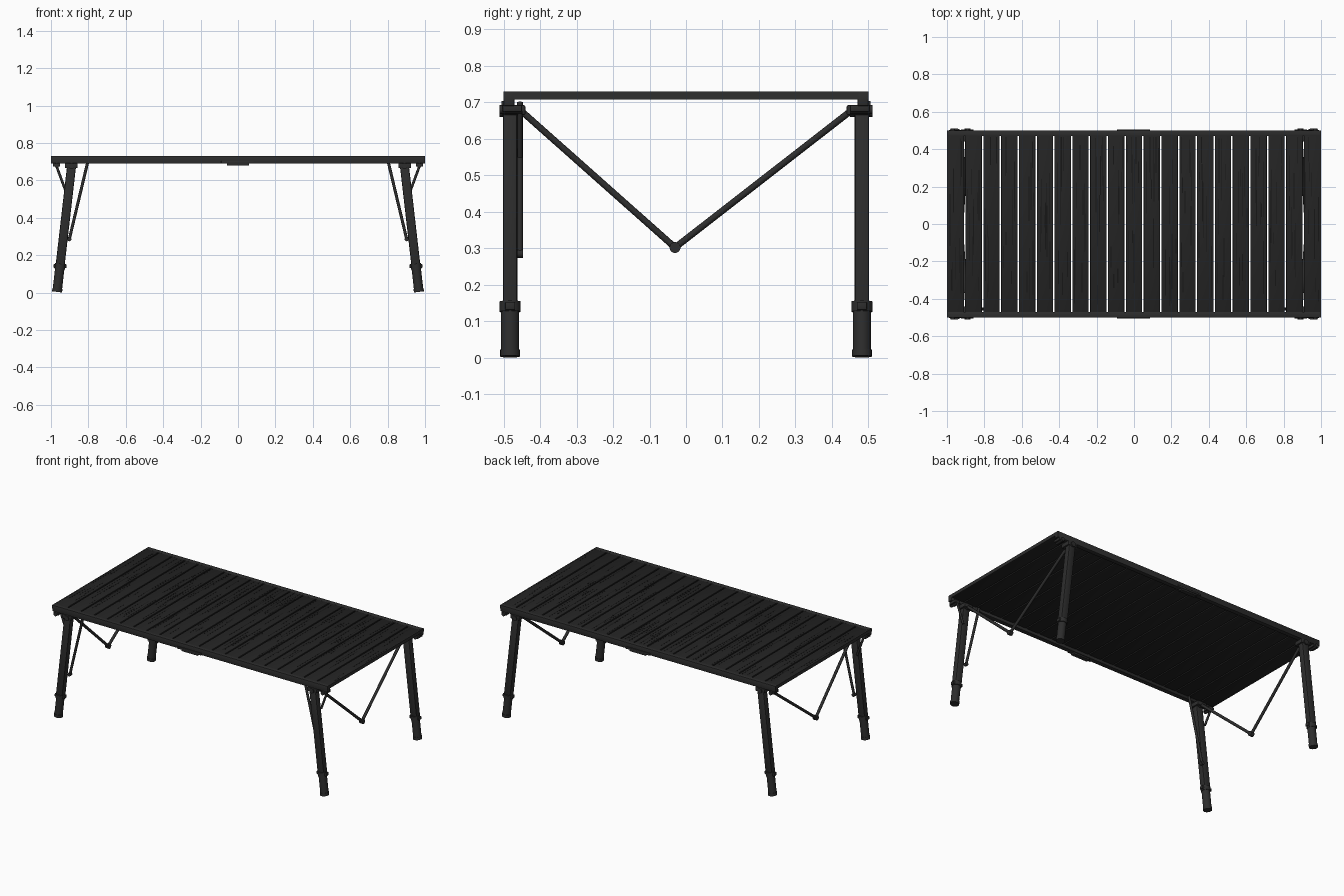
import bpy, bmesh, math, random
from mathutils import Vector, Matrix

if "Cube" in bpy.data.objects:
    bpy.data.objects.remove(bpy.data.objects["Cube"])

random.seed(4)

def material(name, v):
    m = bpy.data.materials.new(name)
    m.diffuse_color = (v, v, v, 1)
    m.use_nodes = True
    m.node_tree.nodes["Principled BSDF"].inputs["Base Color"].default_value = m.diffuse_color
    return m

METAL = material("charcoal metal", 0.026)
WOOD = material("black stained wood", 0.017)
GRAIN = material("dark grain", 0.008)

def frame(p, q):
    # local z runs from p to q, local y stays close to world y
    p, q = Vector(p), Vector(q)
    z = (q - p).normalized()
    hint = Vector((0, 1, 0)) if abs(z.y) < 0.9 else Vector((1, 0, 0))
    x = hint.cross(z).normalized()
    y = z.cross(x)
    rot = Matrix((x, y, z)).transposed().to_4x4()
    return Matrix.Translation((p + q) / 2) @ rot, (q - p).length

def finish(bm, name, mat, smooth=False):
    me = bpy.data.meshes.new(name)
    bm.to_mesh(me)
    bm.free()
    me.materials.append(mat)
    ob = bpy.data.objects.new(name, me)
    bpy.context.collection.objects.link(ob)
    if smooth:
        bpy.ops.object.select_all(action='DESELECT')
        ob.select_set(True)
        bpy.context.view_layer.objects.active = ob
        bpy.ops.object.shade_smooth_by_angle(angle=math.radians(40))
    return ob

def beam(name, p, q, wx, wy, mat=METAL, bevel=0.0):
    m, length = frame(p, q)
    bm = bmesh.new()
    bmesh.ops.create_cube(bm, size=1, matrix=Matrix.Diagonal((wx, wy, length, 1)))
    if bevel:
        bmesh.ops.bevel(bm, geom=bm.edges[:], offset=bevel, segments=2,
                        profile=0.5, affect='EDGES')
    bmesh.ops.transform(bm, matrix=m, verts=bm.verts)
    return finish(bm, name, mat, bevel > 0)

def box(name, x0, x1, y0, y1, z0, z1, mat=METAL, bevel=0.0):
    xm, ym = (x0 + x1) / 2, (y0 + y1) / 2
    return beam(name, (xm, ym, z0), (xm, ym, z1), abs(x1 - x0), abs(y1 - y0), mat, bevel)

def rod(name, p, q, r, mat=METAL, sides=20):
    m, length = frame(p, q)
    bm = bmesh.new()
    bmesh.ops.create_cone(bm, cap_ends=True, segments=sides, radius1=r, radius2=r,
                          depth=length, matrix=m)
    return finish(bm, name, mat, True)

# Slatted top with thin grain streaks
N = 21
pitch = 2.0 / N
for i in range(N):
    x = -1 + pitch * (i + 0.5)
    h = pitch / 2 - 0.004
    x0 = -0.998 if i == 0 else x - h
    x1 = 0.998 if i == N - 1 else x + h
    box("slat", x0, x1, -0.475, 0.475, 0.709, 0.729, WOOD, 0.002)
    for k in range(9):
        gx = x + random.uniform(-0.8, 0.8) * h
        gy = random.uniform(-0.44, 0.36)
        length = random.uniform(0.06, 0.3)
        w = random.uniform(0.001, 0.003)
        box("grain_streak", gx - w, gx + w, gy, min(gy + length, 0.465),
            0.7285, 0.7295, GRAIN)

# Long rails, end strips and centre latch plates
for s in (-1, 1):
    box("side_rail", -1, 1, s * 0.47, s * 0.5, 0.69, 0.73, METAL, 0.003)
    box("end_strip", s * 0.994, s * 1.0, -0.5, 0.5, 0.708, 0.73)
    box("centre_plate", -0.09, 0.085, s * 0.48, s * 0.506, 0.69, 0.704, METAL, 0.002)
    box("centre_latch", -0.06, 0.06, s * 0.475, s * 0.503, 0.68, 0.692, METAL, 0.002)

def leg_x(z):
    return 0.893 + 0.115 * (0.65 - z)

for sx in (-1, 1):
    for sy in (-1, 1):
        def P(z, y=0.482):
            return (sx * leg_x(z), sy * y, z)
        # Tapered leg stance: upper tube, clamp collar and round foot
        beam("upper_leg", P(0.14), P(0.69), 0.048, 0.040, METAL, 0.007)
        rod("foot_tube", P(0.02), P(0.135), 0.025)
        rod("foot_cap", P(0.0035), P(0.022), 0.027)
        rod("clamp_collar", P(0.126), P(0.154), 0.029)
        c = Vector(P(0.14))
        box("clamp_lever", c.x - 0.034, c.x + 0.034, c.y - 0.014, c.y + 0.014,
            0.131, 0.152, METAL, 0.003)
        # Hinge bracket and pivot at the leg top
        box("hinge_block", sx * 0.858, sx * 0.925, sy * 0.44, sy * 0.505,
            0.665, 0.692, METAL, 0.004)
        rod("hinge_pin", (sx * 0.89, sy * 0.45, 0.676), (sx * 0.89, sy * 0.511, 0.676), 0.016)
        # Corner bracket
        box("corner_block", sx * 0.952, sx * 0.99, sy * 0.45, sy * 0.503,
            0.674, 0.692, METAL, 0.003)
        rod("corner_pin", (sx * 0.97, sy * 0.45, 0.68), (sx * 0.97, sy * 0.511, 0.68), 0.012)
        # Folding V brace between the two legs of one end
        rod("cross_brace", (sx * 0.893, sy * 0.45, 0.675), (sx * 0.922, -0.03, 0.302), 0.009, METAL, 12)
    rod("brace_joint", (sx * 0.91, -0.03, 0.302), (sx * 0.934, -0.03, 0.302), 0.015)
    # Diagonal struts on the front legs
    rod("long_strut", (sx * 0.803, -0.455, 0.70), (sx * 0.902, -0.455, 0.285), 0.008, METAL, 12)
    rod("strut_knob", (sx * 0.902, -0.466, 0.285), (sx * 0.902, -0.446, 0.285), 0.011)
    rod("short_strut", (sx * 0.97, -0.455, 0.675), (sx * 0.924, -0.455, 0.55), 0.007, METAL, 12)
